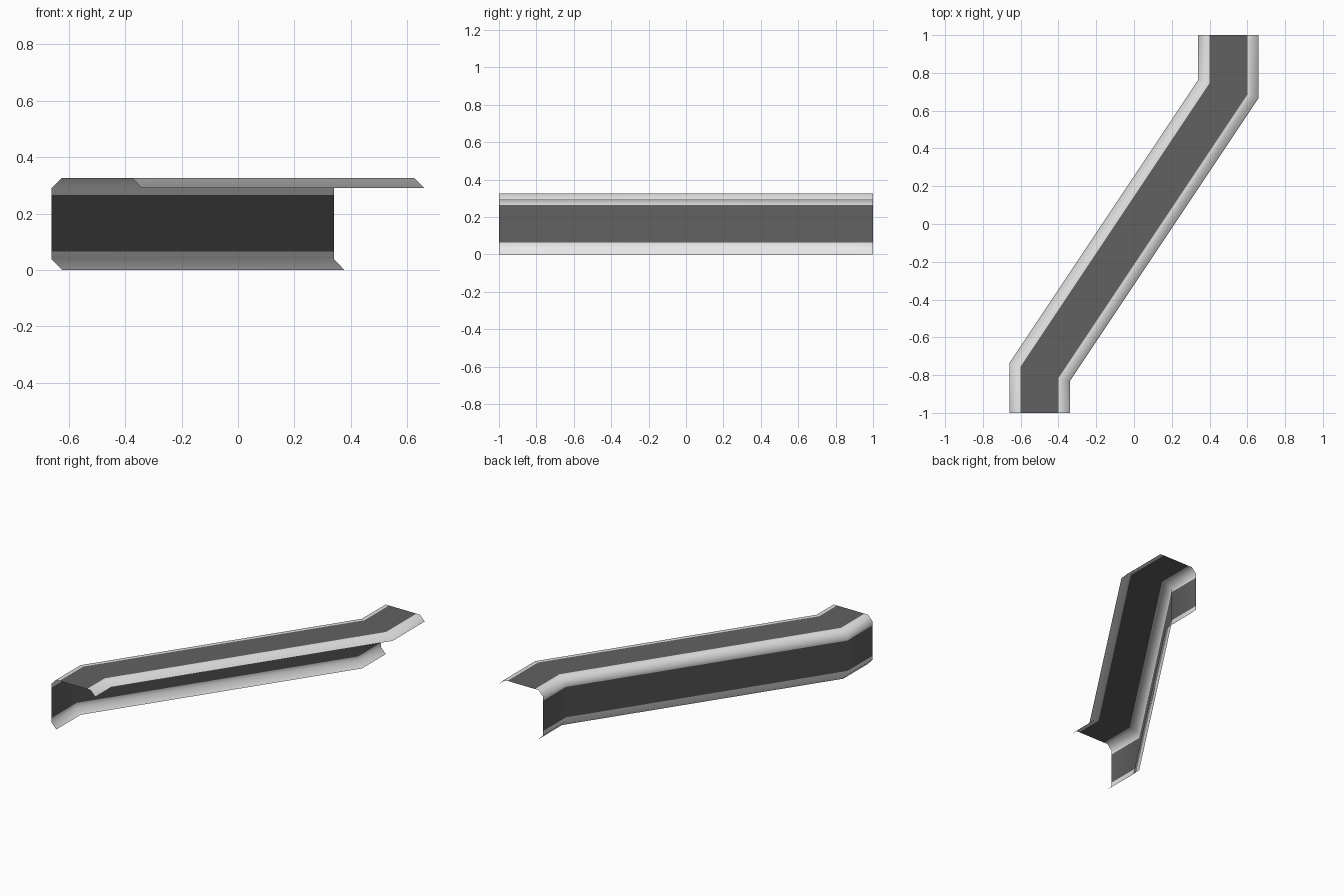
import bpy
import bmesh

if "Cube" in bpy.data.objects:
    bpy.data.objects.remove(bpy.data.objects["Cube"])


def material(name, v):
    m = bpy.data.materials.new(name)
    m.diffuse_color = (v, v, v, 1)
    m.use_nodes = True
    m.node_tree.nodes["Principled BSDF"].inputs["Base Color"].default_value = m.diffuse_color
    return m


light = material("pale trim", 0.8)
dark = material("dark panel", 0.12)

# Cross-section (x offset from path, z): right lip, top, left chamfer, wall, bottom lip
profile = [(0.16, 0.29), (0.125, 0.326), (0.10, 0.326), (-0.10, 0.326),
           (-0.125, 0.326), (-0.16, 0.29), (-0.16, 0.265), (-0.16, 0.065),
           (-0.16, 0.038), (-0.123, 0.0)]
dark_strips = {2, 6}

# Path stations (x, y, mitre slope)
path = [(-0.5, -1.0, 0.0), (-0.5, -0.785, -0.303),
        (0.5, 0.715, -0.303), (0.5, 1.0, 0.0)]

# Open sheet swept along the path with mitred bends
bm = bmesh.new()
rows = [[bm.verts.new((px + dx, py + slope * dx, z)) for dx, z in profile]
        for px, py, slope in path]
for a, b in zip(rows, rows[1:]):
    for i in range(len(profile) - 1):
        f = bm.faces.new((a[i], b[i], b[i + 1], a[i + 1]))
        f.material_index = 1 if i in dark_strips else 0
        f.smooth = True
bm.normal_update()

mesh = bpy.data.meshes.new("bent_channel")
bm.to_mesh(mesh)
bm.free()
mesh.materials.append(light)
mesh.materials.append(dark)
obj = bpy.data.objects.new("bent_channel", mesh)
bpy.context.collection.objects.link(obj)
